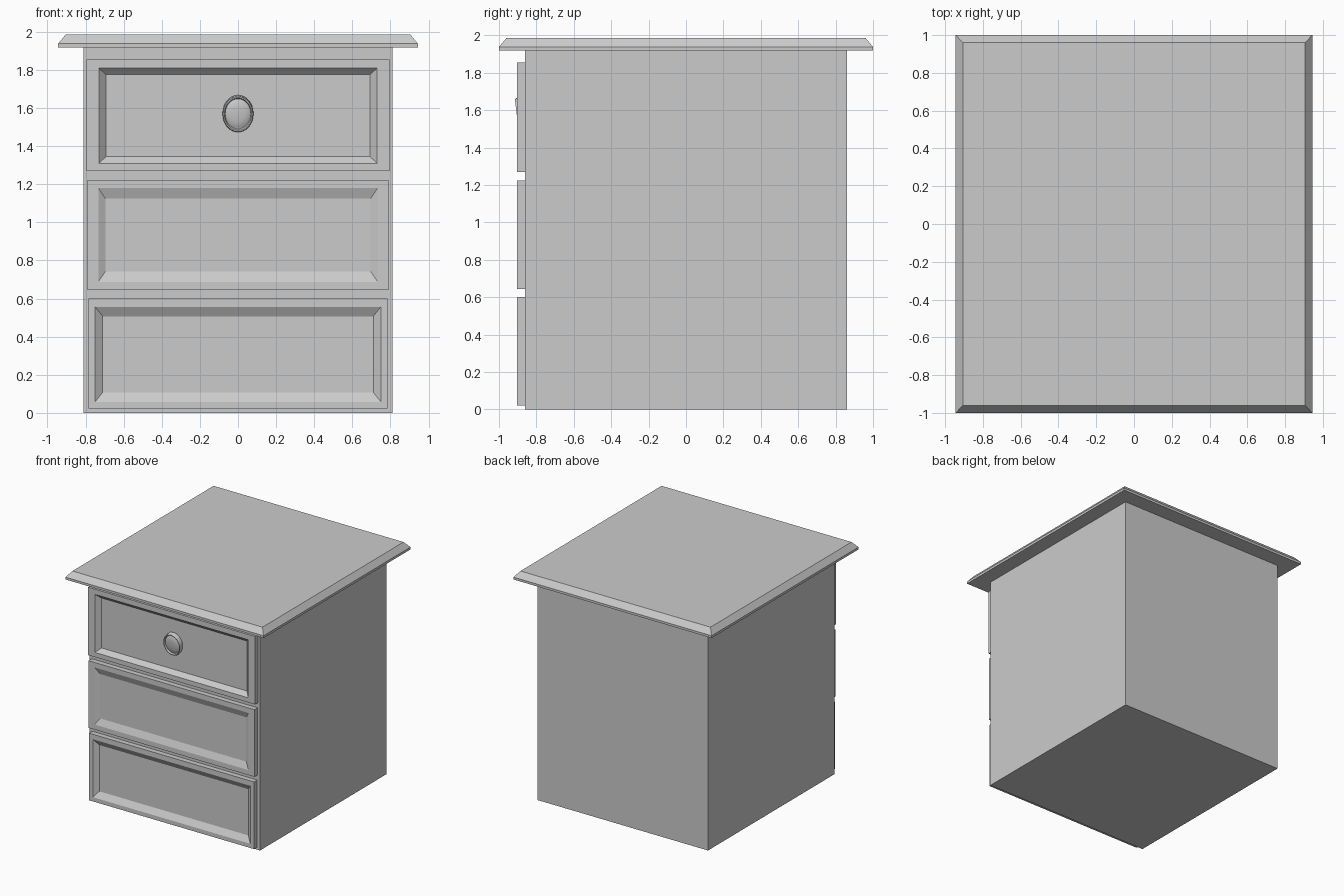
import bpy, bmesh, math
from mathutils import Matrix

if "Cube" in bpy.data.objects:
    bpy.data.objects.remove(bpy.data.objects["Cube"])


def finish(name, bm):
    bmesh.ops.recalc_face_normals(bm, faces=bm.faces)
    me = bpy.data.meshes.new(name)
    bm.to_mesh(me)
    bm.free()
    ob = bpy.data.objects.new(name, me)
    bpy.context.collection.objects.link(ob)
    return ob


def box(bm, x, y0, y1, z0, z1):
    m = Matrix.Translation((0, (y0 + y1) / 2, (z0 + z1) / 2)) @ Matrix.Diagonal((2 * x, y1 - y0, z1 - z0, 1))
    bmesh.ops.create_cube(bm, size=1, matrix=m)


def stack(name, rings):
    """Skin a series of four-cornered loops and cap both ends."""
    bm = bmesh.new()
    loops = [[bm.verts.new(p) for p in ring] for ring in rings]
    for a, b in zip(loops, loops[1:]):
        for i in range(4):
            j = (i + 1) % 4
            bm.faces.new((a[i], a[j], b[j], b[i]))
    bm.faces.new(loops[0])
    bm.faces.new(loops[-1])
    return finish(name, bm)


# Cabinet body
bm = bmesh.new()
box(bm, 0.812, -0.86, 0.86, 0, 1.92)
finish("cabinet_body", bm)

# Overhanging top with a chamfered upper edge
def flat_ring(x, y, z):
    return [(-x, -y, z), (x, -y, z), (x, y, z), (-x, y, z)]

stack("table_top", [flat_ring(0.944, 1, 1.918), flat_ring(0.944, 1, 1.938), flat_ring(0.905, 0.96, 1.986)])

# Drawer fronts with sloped recessed panels
def front_ring(x, z0, z1, y):
    return [(-x, y, z0), (x, y, z0), (x, y, z1), (-x, y, z1)]

def drawer(name, x, z0, z1, px, pz0, pz1, slope_x, slope_z, depth):
    front = -0.904
    stack(name, [front_ring(x, z0, z1, -0.859), front_ring(x, z0, z1, front),
                 front_ring(px, pz0, pz1, front),
                 front_ring(px - slope_x, pz0 + slope_z, pz1 - slope_z, front + depth)])

drawer("top_drawer", 0.795, 1.27, 1.855, 0.73, 1.31, 1.81, 0.037, 0.035, 0.036)
drawer("middle_drawer", 0.79, 0.645, 1.223, 0.733, 0.688, 1.18, 0.037, 0.055, 0.022)
drawer("bottom_drawer", 0.785, 0.022, 0.60, 0.75, 0.058, 0.557, 0.04, 0.05, 0.03)

# Oval knob: raised rim, groove and domed centre, tilted slightly downward
profile = [(1.0, -0.03), (1.0, 0.0), (0.96, 0.008), (0.89, 0.008), (0.83, -0.004),
           (0.81, -0.004), (0.70, 0.002), (0.45, 0.006), (0.2, 0.008)]
bm = bmesh.new()
n = 32
loops = [[bm.verts.new((0.081 * r * math.cos(2 * math.pi * i / n), -h, 0.096 * r * math.sin(2 * math.pi * i / n)))
          for i in range(n)] for r, h in profile]
for a, b in zip(loops, loops[1:]):
    for i in range(n):
        j = (i + 1) % n
        bm.faces.new((a[i], a[j], b[j], b[i]))
bm.faces.new(loops[0])
bm.faces.new(loops[-1])
knob = finish("drawer_knob", bm)
knob.location = (0, -0.896, 1.569)
knob.rotation_euler = (math.radians(7), 0, 0)
bpy.context.view_layer.objects.active = knob
knob.select_set(True)
bpy.ops.object.shade_smooth_by_angle(angle=math.radians(30))
